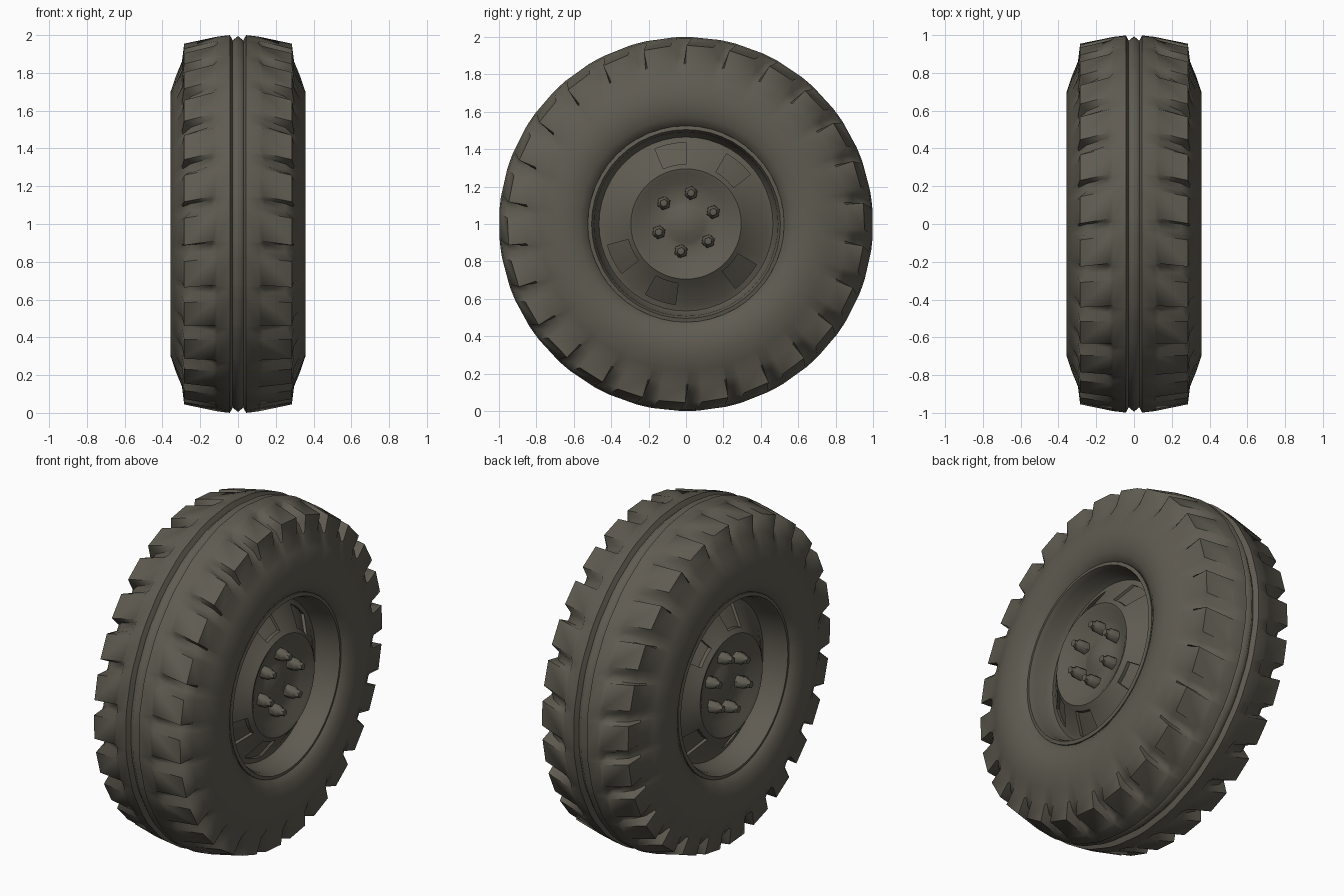
import bpy, bmesh, math

if "Cube" in bpy.data.objects:
    bpy.data.objects.remove(bpy.data.objects["Cube"])

mat = bpy.data.materials.new("dark olive grey")
mat.diffuse_color = (0.115, 0.105, 0.082, 1)
mat.use_nodes = True
mat.node_tree.nodes["Principled BSDF"].inputs["Base Color"].default_value = mat.diffuse_color


def skin(bm, columns):
    """Join a ring of vertex columns, each a list of (x, y, z), into faces."""
    cols = [[bm.verts.new(p) for p in c] for c in columns]
    for i, a in enumerate(cols):
        b = cols[(i + 1) % len(cols)]
        for j in range(len(a) - 1):
            bm.faces.new((a[j], a[j + 1], b[j + 1], b[j]))


def lathe(bm, profile, segs, cy=0.0, cz=1.0, turn=0.0):
    """Turn a profile of (x, radius) about an axis along x."""
    cols = []
    for i in range(segs):
        t = turn + 2 * math.pi * i / segs
        cols.append([(x, cy + r * math.cos(t), cz + r * math.sin(t)) for x, r in profile])
    skin(bm, cols)


def finish(name, bm, angle=35):
    """Make the object, mirrored to the other side of the wheel."""
    bmesh.ops.remove_doubles(bm, verts=bm.verts, dist=0.0005)
    bmesh.ops.recalc_face_normals(bm, faces=bm.faces)
    me = bpy.data.meshes.new(name)
    bm.to_mesh(me)
    bm.free()
    ob = bpy.data.objects.new(name, me)
    bpy.context.collection.objects.link(ob)
    me.materials.append(mat)
    bpy.ops.object.select_all(action='DESELECT')
    bpy.context.view_layer.objects.active = ob
    ob.select_set(True)
    bpy.ops.object.shade_smooth_by_angle(angle=math.radians(angle))
    mir = ob.modifiers.new("Mirror", 'MIRROR')
    mir.merge_threshold = 0.0005
    return ob


# Tyre: centre rib, then alternating lug and groove sections, then sidewall
RIB = [(0, 0.995), (0.028, 0.972), (0.043, 1.0), (0.11, 0.992)]
LUG = [(0.13, 0.988), (0.285, 0.955), (0.297, 0.86)]
GROOVE = [(0.14, 0.955), (0.25, 0.9), (0.292, 0.853)]
WALL = [(0.33, 0.78), (0.357, 0.70), (0.355, 0.63), (0.342, 0.57), (0.315, 0.53), (0.28, 0.51)]
LUGS = 26
PHASE = math.radians(185.3)
bm = bmesh.new()
columns = []
for i in range(LUGS):
    # sharp trailing edge, groove floor, then a ramp to the next lug
    for frac, part in ((0, LUG), (0.06, GROOVE), (0.25, GROOVE), (0.38, LUG)):
        col = []
        for x, r in RIB + part + WALL:
            skew = 0.03 * max(0, min(x, 0.3) - 0.2) / 0.1 if r > 0.8 else 0.03
            t = PHASE + 2 * math.pi * (i + frac) / LUGS + skew
            col.append((x, r * math.cos(t), 1 + r * math.sin(t)))
        columns.append(col)
skin(bm, columns)
finish("tyre", bm, 55)

# Rim: lip, barrel, raised cone, dished centre and hub cap
RIM = [(0.28, 0.525), (0.315, 0.525), (0.32, 0.505), (0.29, 0.492), (0.22, 0.485), (0.185, 0.465),
       (0.195, 0.435), (0.28, 0.32), (0.30, 0.295), (0.293, 0.275), (0.26, 0.22),
       (0.24, 0.13), (0.248, 0.1), (0.265, 0.06), (0.272, 0)]
bm = bmesh.new()
lathe(bm, RIM, 48)
# Vent openings sunk into the cone
for a in (46, 102, 205, 254, 317):
    faces = []
    for f in bm.faces:
        c = f.calc_center_median()
        r = math.hypot(c.y, c.z - 1)
        d = (math.degrees(math.atan2(c.z - 1, c.y)) - a + 180) % 360 - 180
        if 0.34 < r < 0.42 and abs(d) < 11.25:
            faces.append(f)
    ext = bmesh.ops.extrude_face_region(bm, geom=faces)
    moved = [g for g in ext["geom"] if isinstance(g, bmesh.types.BMVert)]
    bmesh.ops.translate(bm, verts=moved, vec=(-0.02, 0, 0))
    bmesh.ops.delete(bm, geom=[f for f in faces if f.is_valid], context='FACES')
finish("rim", bm, 40)

# Wheel bolts: six hexagonal nuts with stud tips
BOLT = [(0.23, 0.038), (0.29, 0.036), (0.305, 0.024), (0.33, 0.02), (0.335, 0)]
bm = bmesh.new()
for i in range(6):
    t = math.radians(80 + 60 * i)
    lathe(bm, BOLT, 6, 0.155 * math.cos(t), 1.01 + 0.158 * math.sin(t), t)
finish("wheel_bolts", bm, 50)
